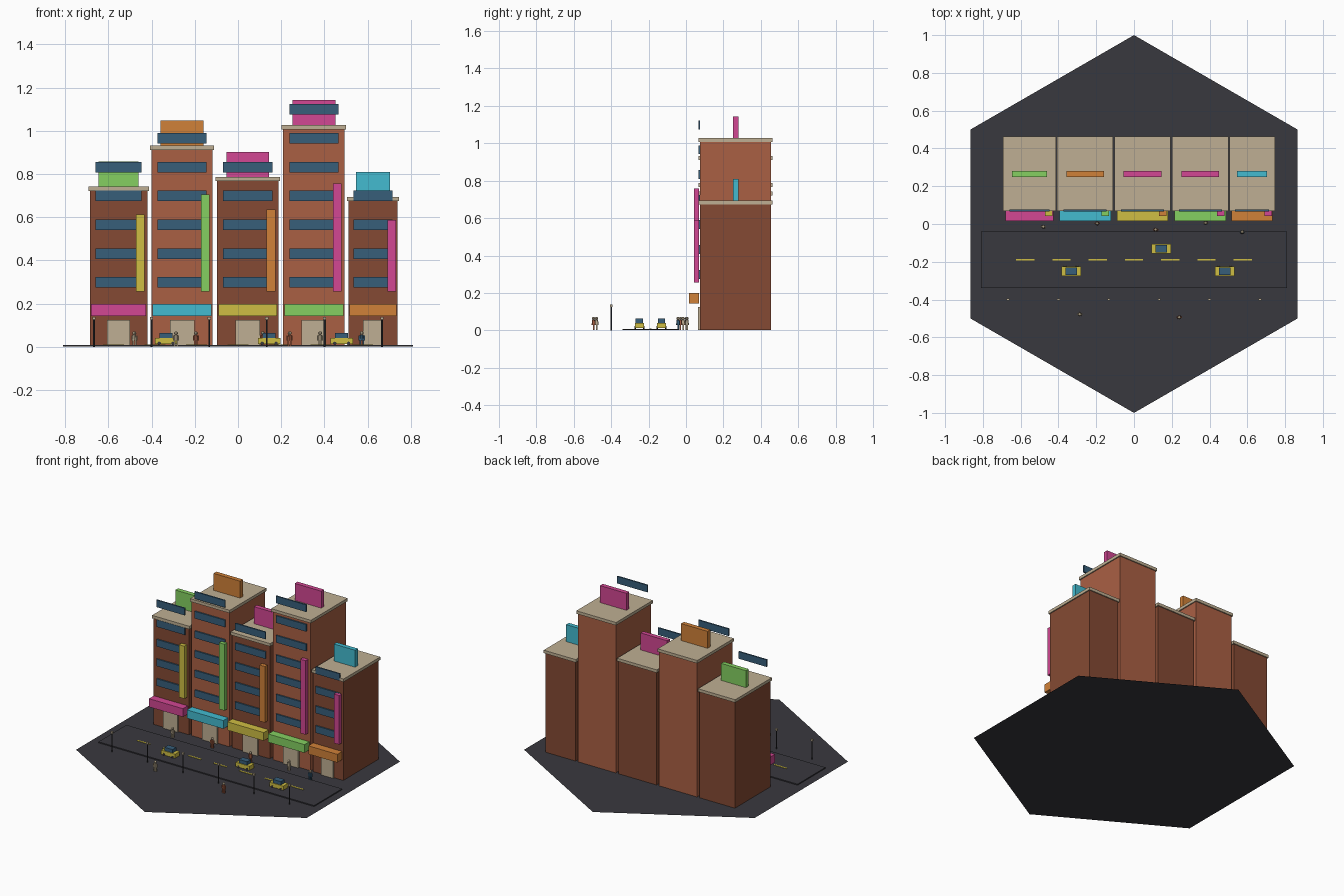
import bpy, bmesh, math
from mathutils import Matrix, Vector

cube = bpy.data.objects.get("Cube")
if cube:
    bpy.data.objects.remove(cube, do_unlink=True)


def linear(c):
    return c / 12.92 if c <= 0.04045 else ((c + 0.055) / 1.055) ** 2.4


def material(name, hexcode):
    rgb = [linear(int(hexcode[i:i + 2], 16) / 255) for i in (0, 2, 4)]
    m = bpy.data.materials.new(name)
    m.use_nodes = True
    m.diffuse_color = (*rgb, 1)
    bsdf = next(n for n in m.node_tree.nodes if n.type == 'BSDF_PRINCIPLED')
    bsdf.inputs["Base Color"].default_value = (*rgb, 1)
    return m


PALETTE = {
    "asphalt": "39383E", "dark_brick": "854A33", "light_brick": "AA6044",
    "stone": "BFAF93", "glass_blue": "375E7A", "magenta": "D24793",
    "cyan": "43BBD0", "yellow": "CFBE43", "green": "85D061", "orange": "D08138",
}
MATS = {k: material(k, v) for k, v in PALETTE.items()}


def finish(name, bm, color):
    me = bpy.data.meshes.new(name)
    bm.to_mesh(me)
    bm.free()
    me.materials.append(MATS[color])
    ob = bpy.data.objects.new(name, me)
    bpy.context.scene.collection.objects.link(ob)
    return ob


def add_box(bm, x, y, z, sx, sy, sz):
    """Box centred on x, y with its bottom at z."""
    mat = Matrix.Translation((x, y, z + sz / 2)) @ Matrix.Diagonal((sx, sy, sz, 1))
    bmesh.ops.create_cube(bm, size=1, matrix=mat)


def boxes(name, color, specs):
    bm = bmesh.new()
    for s in specs:
        add_box(bm, *s)
    return finish(name, bm, color)


def box(name, color, *spec):
    return boxes(name, color, [spec])


def add_cone(bm, x, y, z, r1, r2, h, sides=8):
    bmesh.ops.create_cone(bm, cap_ends=True, segments=sides, radius1=r1, radius2=r2,
                          depth=h, matrix=Matrix.Translation((x, y, z + h / 2)))


# Hexagonal ground sheet and raised road
bm = bmesh.new()
bm.faces.new([bm.verts.new((math.sin(-i * math.pi / 3), math.cos(i * math.pi / 3), 0))
              for i in range(6)])
finish("ground", bm, "asphalt")
ROAD = 0.008
box("road", "asphalt", 0, -0.19, 0.001, 1.62, 0.3, ROAD - 0.001)
boxes("lane_dashes", "yellow",
      [(i * 0.192, -0.189, ROAD, 0.096, 0.01, 0.003) for i in range(-3, 4)])

# Buildings
MID_Y, DEPTH, FRONT = 0.265, 0.38, 0.075
CAP = 0.02


def building(n, x, w, wall_h, rows, brick, awning, blade, blade_top, roof_sign):
    tag = f"building_{n}_"
    box(tag + "walls", brick, x, MID_Y, 0.001, w, DEPTH, wall_h)
    box(tag + "roof_cap", "stone", x, MID_Y, wall_h, w + 0.014, DEPTH + 0.014, CAP)
    box(tag + "entrance", "stone", x, FRONT - 0.004, 0.001, w * 0.4, 0.016, 0.124)
    # Window bands, the last one standing above the roof edge
    boxes(tag + "window_bands", "glass_blue",
          [(x, FRONT - 0.004, 0.274 + 0.1335 * k, w * 0.8, 0.01, 0.048)
           for k in range(rows)])
    box(tag + "awning", awning, x, 0.043, 0.143, w * 0.96, 0.052, 0.056)
    box(tag + "blade_sign", blade, x + w * 0.38, 0.055, 0.255,
        0.04, 0.027, blade_top - 0.255)
    box(tag + "roof_sign", roof_sign, x, MID_Y, wall_h + CAP, w * 0.7, 0.03, 0.115)


ROW = [
    (-0.553, 0.266, 0.722, 5, "dark_brick", "magenta", "yellow", 0.612, "green"),
    (-0.259, 0.284, 0.912, 6, "light_brick", "cyan", "green", 0.706, "orange"),
    (0.045, 0.284, 0.767, 5, "dark_brick", "yellow", "orange", 0.636, "magenta"),
    (0.351, 0.284, 1.007, 7, "light_brick", "green", "magenta", 0.757, "magenta"),
    (0.625, 0.227, 0.674, 4, "dark_brick", "orange", "magenta", 0.588, "cyan"),
]
for n, spec in enumerate(ROW, 1):
    building(n, *spec)

# Street lamps along the near pavement
poles, heads = bmesh.new(), bmesh.new()
for i in range(6):
    x = -0.667 + i * 0.2668
    add_cone(poles, x, -0.4, 0, 0.004, 0.004, 0.126)
    add_box(heads, x, -0.4, 0.126, 0.015, 0.012, 0.013)
finish("lamp_poles", poles, "asphalt")
finish("lamp_heads", heads, "stone")

# Taxis
for n, (x, y) in enumerate([(-0.333, -0.249), (0.144, -0.131), (0.48, -0.249)], 1):
    box(f"taxi_{n}_body", "yellow", x, y, ROAD + 0.004, 0.104, 0.05, 0.028)
    box(f"taxi_{n}_cabin", "glass_blue", x, y, ROAD + 0.032, 0.06, 0.04, 0.023)
    wheels = bmesh.new()
    for sx in (-1, 1):
        for sy in (-1, 1):
            rot = Matrix.Rotation(math.pi / 2, 4, 'X')
            pos = Matrix.Translation((x + sx * 0.032, y + sy * 0.022, ROAD + 0.008))
            bmesh.ops.create_cone(wheels, cap_ends=True, segments=10, radius1=0.008,
                                  radius2=0.008, depth=0.008, matrix=pos @ rot)
    finish(f"taxi_{n}_wheels", wheels, "asphalt")

# Pedestrians
PEOPLE = [(-0.48, -0.015, "stone"), (-0.195, 0.003, "light_brick"),
          (0.115, -0.03, "light_brick"), (0.38, 0.005, "stone"),
          (0.573, -0.042, "glass_blue"), (-0.287, -0.478, "stone"),
          (0.239, -0.494, "light_brick")]
for n, (x, y, color) in enumerate(PEOPLE, 1):
    body = bmesh.new()
    for side in (-1, 1):
        add_box(body, x + side * 0.006, y, 0.001, 0.007, 0.009, 0.028)
        add_box(body, x + side * 0.0115, y, 0.03, 0.005, 0.007, 0.022)
    add_cone(body, x, y, 0.028, 0.011, 0.008, 0.027)
    finish(f"pedestrian_{n}_body", body, color)
    head = bmesh.new()
    bmesh.ops.create_uvsphere(head, u_segments=8, v_segments=6, radius=0.009,
                              matrix=Matrix.Translation((x, y, 0.063)))
    finish(f"pedestrian_{n}_head", head, "stone")
